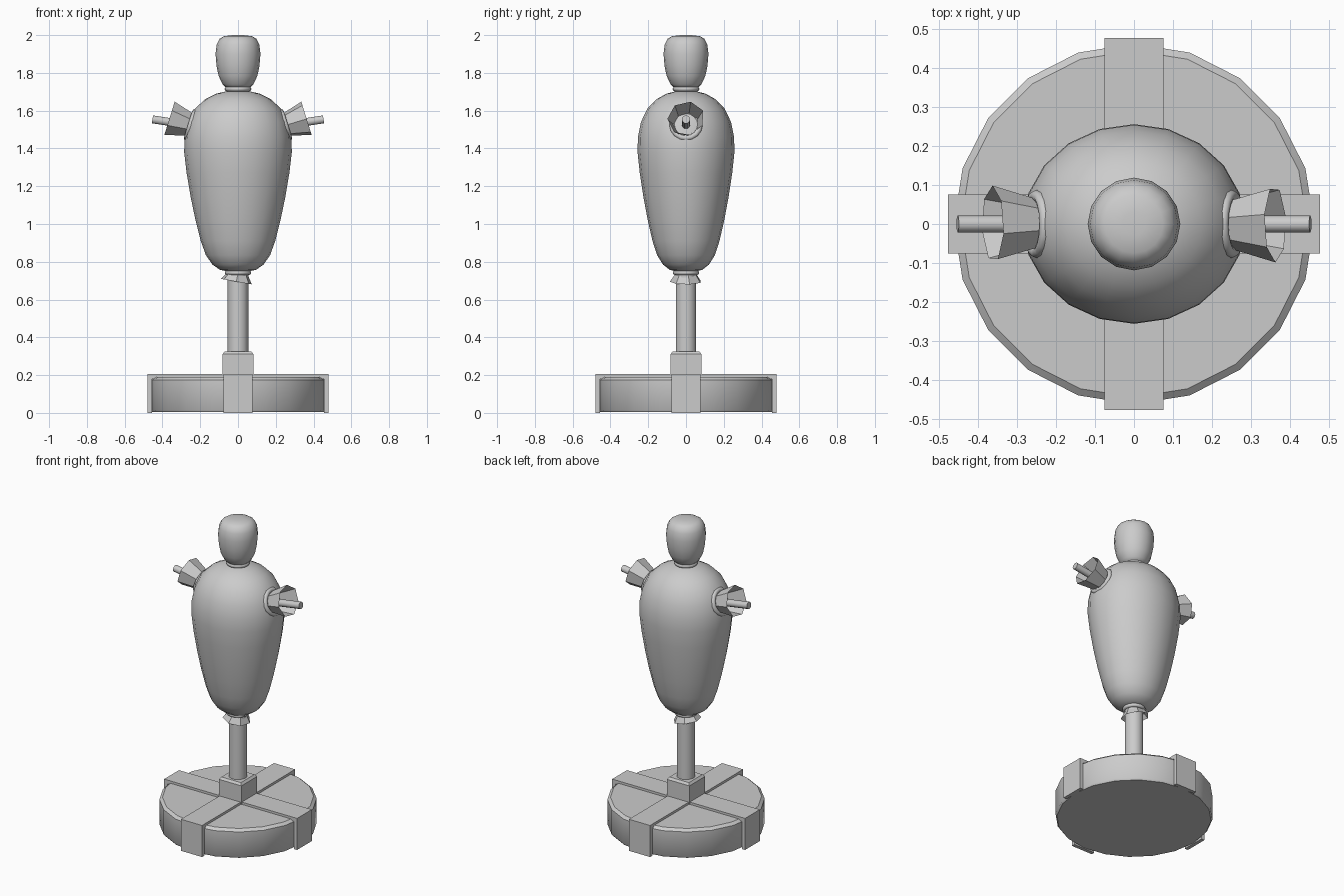
import bpy, bmesh
from math import sin, cos, pi, radians
from mathutils import Vector, Matrix

if "Cube" in bpy.data.objects:
    bpy.data.objects.remove(bpy.data.objects["Cube"])


def finish(name, bm, smooth=None, matrix=None):
    bmesh.ops.recalc_face_normals(bm, faces=bm.faces)
    me = bpy.data.meshes.new(name)
    bm.to_mesh(me)
    bm.free()
    ob = bpy.data.objects.new(name, me)
    bpy.context.collection.objects.link(ob)
    if matrix:
        ob.matrix_world = matrix
    if smooth:
        bpy.ops.object.select_all(action='DESELECT')
        ob.select_set(True)
        bpy.context.view_layer.objects.active = ob
        bpy.ops.object.shade_smooth_by_angle(angle=radians(smooth))
    return ob


def lathe(name, profile, segs, cap=True, smooth=None, ys=1.0, matrix=None, closed=False):
    """Spin (radius, z) points around z; ys squashes depth."""
    bm = bmesh.new()
    rings = [[bm.verts.new((r * cos(2 * pi * i / segs), ys * r * sin(2 * pi * i / segs), z))
              for i in range(segs)] for r, z in profile]
    pairs = list(zip(rings, rings[1:])) + ([(rings[-1], rings[0])] if closed else [])
    for a, b in pairs:
        for i in range(segs):
            j = (i + 1) % segs
            bm.faces.new((a[i], a[j], b[j], b[i]))
    if cap and not closed:
        bm.faces.new(rings[0])
        bm.faces.new(rings[-1])
    return finish(name, bm, smooth, matrix)


def ring(name, major, minor, segs, matrix):
    prof = [(major + minor * cos(k * pi / 4), minor * sin(k * pi / 4)) for k in range(8)]
    return lathe(name, prof, segs, smooth=60, matrix=matrix, closed=True)


def aim(pos, direction):
    """Placement with local z along a direction."""
    q = Vector(direction).to_track_quat('Z', 'Y')
    return Matrix.Translation(pos) @ q.to_matrix().to_4x4()


# Round base
lathe("base_disc", [(0.455, 0.004), (0.463, 0.014), (0.463, 0.175), (0.445, 0.19)], 20, smooth=40)

# Crossed straps bent down over the base
for k in range(2):
    bm = bmesh.new()
    outline = [(-.478, 0), (-.455, 0), (-.455, .18), (.455, .18),
               (.455, 0), (.478, 0), (.478, .205), (-.478, .205)]
    f = bm.faces.new([bm.verts.new((x, -0.076, z)) for x, z in outline])
    ext = bmesh.ops.extrude_face_region(bm, geom=[f])
    moved = [v for v in ext["geom"] if isinstance(v, bmesh.types.BMVert)]
    bmesh.ops.translate(bm, verts=moved, vec=(0, 0.152, 0))
    finish("base_strap", bm, matrix=Matrix.Rotation(k * pi / 2, 4, 'Z'))

# Post socket with chamfered top
s = 2 ** 0.5
lathe("post_socket", [(0.081 * s, 0.19), (0.081 * s, 0.312), (0.07 * s, 0.326)], 4,
      matrix=Matrix.Rotation(pi / 4, 4, 'Z'))

# Post
lathe("post", [(0.055, 0.3), (0.055, 0.8)], 14, smooth=40)

# Stuffed body and head
lathe("body", [(0.05, 0.748), (0.095, 0.757), (0.135, 0.785), (0.17, 0.835), (0.197, 0.91),
               (0.225, 1.02), (0.25, 1.14), (0.272, 1.27), (0.285, 1.38), (0.283, 1.46),
               (0.265, 1.54), (0.228, 1.61), (0.175, 1.66), (0.115, 1.69), (0.05, 1.705)],
      20, smooth=60, ys=0.9)
lathe("head", [(0.055, 1.715), (0.082, 1.74), (0.103, 1.785), (0.114, 1.84), (0.119, 1.9),
               (0.113, 1.95), (0.098, 1.98), (0.075, 1.994), (0.03, 2.0)], 16, smooth=60)

# Rope rings at neck and waist
ring("neck_ring", 0.058, 0.013, 16, Matrix.Translation((0, 0, 1.715)))
ring("waist_ring", 0.058, 0.012, 16, Matrix.Translation((0, 0, 0.742)))

# Flared cloth end under the body, slightly tilted
lathe("waist_frill", [(0.053, 0), (0.085, 0.048)], 7, cap=False,
      matrix=aim((0, 0, 0.742), (-0.18, 0, -1)))

# Arm stumps: ring, open flared sleeve and stick on each side
for side, turn in (("right", 0), ("left", pi)):
    spin = Matrix.Rotation(turn, 4, 'Z')
    place = spin @ aim((0.25, 0, 1.524), (0.955, 0, 0.297))
    ring(side + "_arm_ring", 0.073, 0.015, 16, place)
    lathe(side + "_sleeve", [(0.066, -0.02), (0.068, 0.01), (0.1, 0.118)], 7, cap=False,
          ys=0.93, matrix=place @ Matrix.Rotation(pi / 7, 4, 'Z'))
    lathe(side + "_arm_stick", [(0.022, -0.25), (0.022, 0)], 10, smooth=40,
          matrix=spin @ aim((0.453, 0, 1.554), (0.985, 0, 0.15)))
